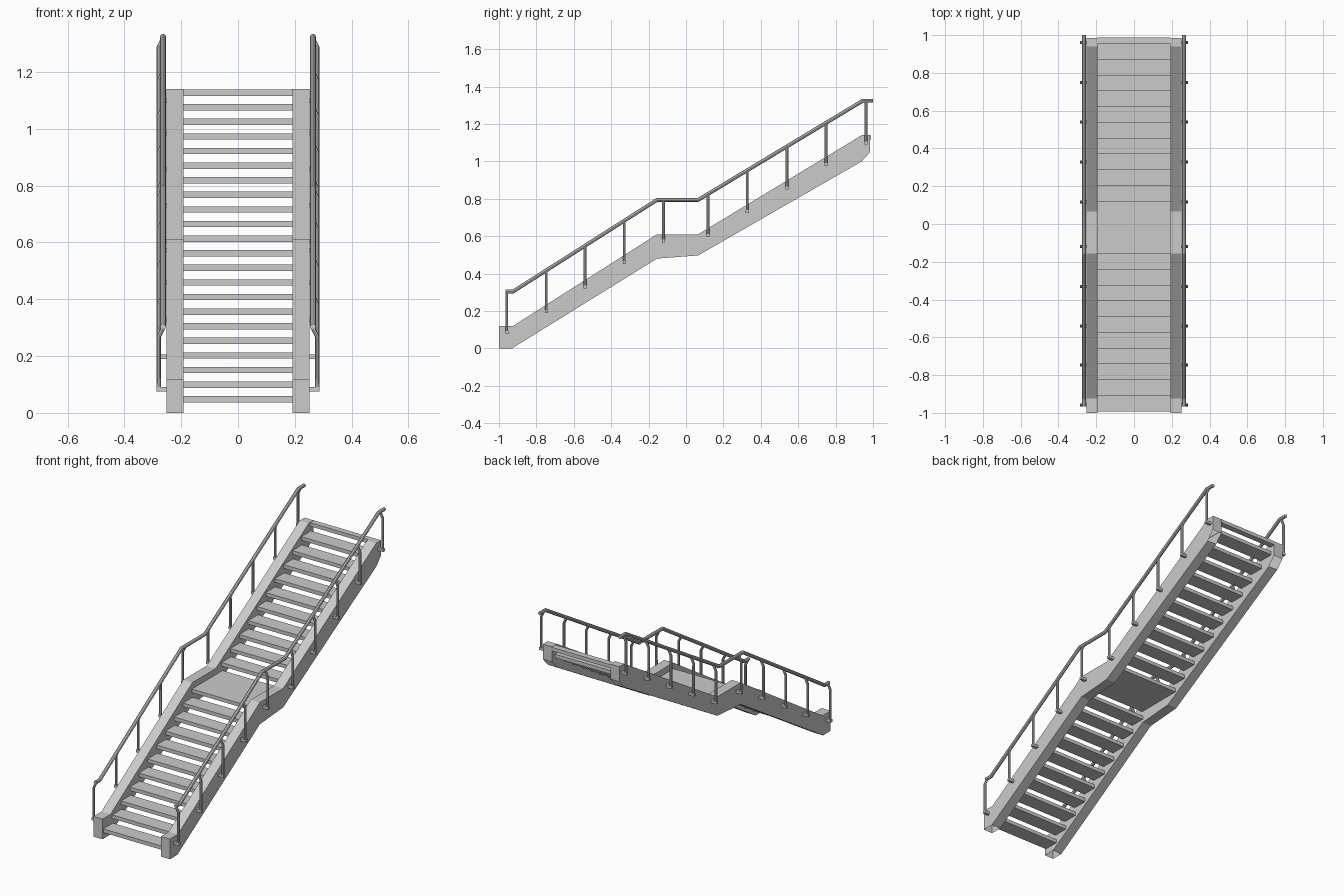
import bpy, bmesh
from mathutils import Vector

cube = bpy.data.objects.get("Cube")
if cube:
    bpy.data.objects.remove(cube)

metal = bpy.data.materials.new("light_grey_metal")
metal.use_nodes = True
GREY = (0.6, 0.6, 0.6, 1)
metal.diffuse_color = GREY
metal.node_tree.nodes["Principled BSDF"].inputs["Base Color"].default_value = GREY


def add_object(name, data):
    obj = bpy.data.objects.new(name, data)
    data.materials.append(metal)
    bpy.context.collection.objects.link(obj)
    return obj


def finish(name, bm):
    mesh = bpy.data.meshes.new(name)
    bm.to_mesh(mesh)
    bm.free()
    return add_object(name, mesh)


def add_box(bm, low, high):
    low, high = Vector(low), Vector(high)
    verts = bmesh.ops.create_cube(bm, size=1)["verts"]
    bmesh.ops.scale(bm, vec=high - low, verts=verts)
    bmesh.ops.translate(bm, vec=(low + high) / 2, verts=verts)


def add_tubes(name, paths, radius):
    """Round bars along straight-segment paths, turned into a mesh."""
    curve = bpy.data.curves.new(name + "_path", "CURVE")
    curve.dimensions = "3D"
    curve.bevel_depth = radius
    curve.bevel_resolution = 2
    curve.use_fill_caps = True
    for path in paths:
        spline = curve.splines.new("POLY")
        spline.points.add(len(path) - 1)
        for point, co in zip(spline.points, path):
            point.co = (*co, 1)
    helper = bpy.data.objects.new(name + "_path", curve)
    bpy.context.collection.objects.link(helper)
    graph = bpy.context.evaluated_depsgraph_get()
    mesh = bpy.data.meshes.new_from_object(helper.evaluated_get(graph))
    bpy.data.objects.remove(helper)
    mesh.name = name
    mesh.materials.clear()
    obj = add_object(name, mesh)
    bpy.ops.object.select_all(action="DESELECT")
    obj.select_set(True)
    bpy.context.view_layer.objects.active = obj
    bpy.ops.object.shade_smooth_by_angle()


INNER, OUTER = 0.192, 0.252
RAIL_X, POST_X = 0.264, 0.279

# Side profile of the stringers (y, z), starting along the underside
STRINGER = [(-1, 0), (-0.93, 0), (-0.155, 0.48), (0.065, 0.497), (0.94, 1.0),
            (0.985, 1.05), (0.985, 1.14), (0.94, 1.14), (0.065, 0.61),
            (-0.155, 0.61), (-0.925, 0.12), (-1, 0.12)]
OPEN_EDGES = (0, 4)  # hollow ends that rest on the floors

# Handrail centre line (y, z)
RAIL = [(-0.965, 0.304), (-0.925, 0.304), (-0.155, 0.794),
        (0.065, 0.794), (0.945, 1.324), (1.0, 1.324)]

# Post positions (y, z of the foot)
POSTS = [(-0.958, 0.083), (-0.747, 0.197), (-0.54, 0.327), (-0.33, 0.457),
         (-0.12, 0.572), (0.117, 0.603), (0.327, 0.73), (0.54, 0.856),
         (0.748, 0.983), (0.962, 1.098)]


def rail_height(y):
    for (y0, z0), (y1, z1) in zip(RAIL, RAIL[1:]):
        if y0 <= y <= y1:
            return z0 + (z1 - z0) * (y - y0) / (y1 - y0)
    return RAIL[-1][1]


for side, s in (("left", 1), ("right", -1)):
    # Stringer beam
    bm = bmesh.new()
    inner = [bm.verts.new((s * INNER, y, z)) for y, z in STRINGER]
    outer = [bm.verts.new((s * OUTER, y, z)) for y, z in STRINGER]
    bm.faces.new(inner)
    bm.faces.new(outer)
    count = len(STRINGER)
    ends = []
    for i in range(count):
        j = (i + 1) % count
        face = bm.faces.new((inner[i], inner[j], outer[j], outer[i]))
        if i in OPEN_EDGES:
            ends.append(face)
    bmesh.ops.recalc_face_normals(bm, faces=bm.faces)
    bmesh.ops.delete(bm, geom=ends, context="FACES_ONLY")
    finish(side + "_stringer", bm)

    # Handrail and posts, each post leaning in to meet the rail
    add_tubes(side + "_handrail", [[(s * RAIL_X, y, z) for y, z in RAIL]], 0.0105)
    posts = []
    for y, z in POSTS:
        top = rail_height(y)
        posts.append([(s * POST_X, y, z), (s * POST_X, y, top - 0.036),
                      (s * RAIL_X, y, top - 0.006)])
    add_tubes(side + "_posts", posts, 0.0075)

    # Brackets holding the post feet to the stringer
    bm = bmesh.new()
    for y, z in POSTS:
        x0, x1 = sorted((s * (OUTER - 0.005), s * 0.287))
        add_box(bm, (x0, y - 0.008, z - 0.007), (x1, y + 0.008, z + 0.009))
    finish(side + "_brackets", bm)

# Treads of both flights with the landing between them
RISE, RUN, THICK, DEPTH = 0.0514, 0.0833, 0.022, 0.09
LANDING = 10
treads, landing = bmesh.new(), bmesh.new()
for k in range(22):
    top = 0.059 + RISE * k
    front = -0.992 + RUN * k if k <= LANDING else 0.12 + RUN * (k - LANDING - 1)
    back = 0.13 if k == LANDING else min(front + DEPTH, 0.988)
    add_box(landing if k == LANDING else treads,
            (-INNER - 0.002, front, top - THICK), (INNER + 0.002, back, top))
finish("treads", treads)
finish("landing", landing)
